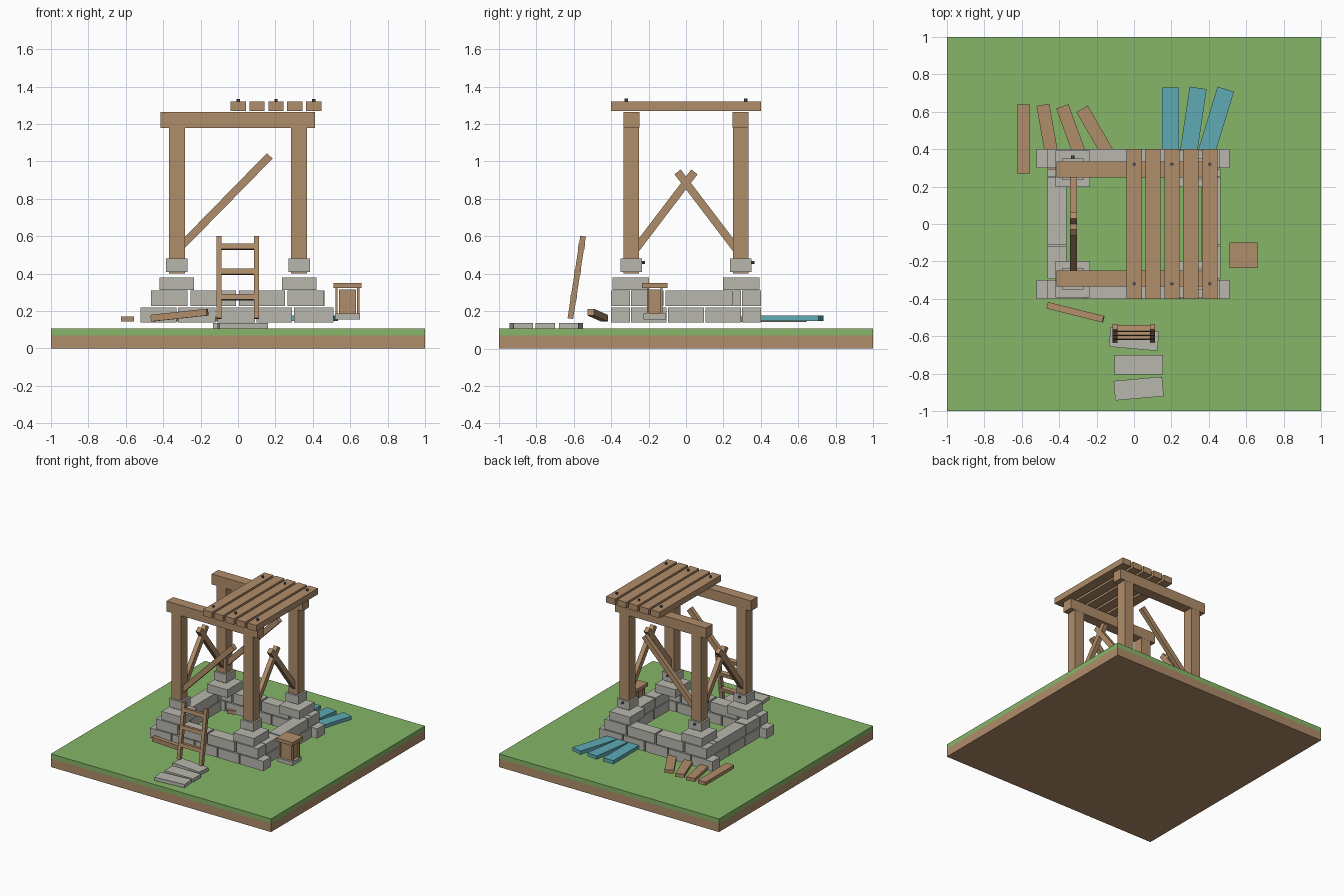
import bpy
from math import radians, atan2, hypot
from mathutils import Matrix, Vector

if "Cube" in bpy.data.objects:
    bpy.data.objects.remove(bpy.data.objects["Cube"])


def material(name, rgb):
    m = bpy.data.materials.new(name)
    lin = [((c / 255 + 0.055) / 1.055) ** 2.4 for c in rgb]
    m.diffuse_color = (*lin, 1)
    m.use_nodes = True
    m.node_tree.nodes["Principled BSDF"].inputs["Base Color"].default_value = m.diffuse_color
    return m


WOOD = material("wood brown", (176, 141, 106))
GRASS = material("grass green", (134, 182, 104))
STONE = material("stone grey", (184, 183, 174))
TEAL = material("teal paint", (94, 170, 180))
METAL = material("dark metal", (95, 98, 102))


def block(name, size, loc, mat, rot=(0, 0, 0)):
    """Box of the given size, centred on loc, rotated in degrees."""
    bpy.ops.mesh.primitive_cube_add(size=1, location=loc, rotation=[radians(a) for a in rot])
    o = bpy.context.object
    o.name = name
    o.data.transform(Matrix.Diagonal((*size, 1)))
    o.data.materials.append(mat)
    return o


def span(name, x, y, z, mat):
    """Box given by its limits along each axis."""
    lims = (x, y, z)
    return block(name, [b - a for a, b in lims], [(a + b) / 2 for a, b in lims], mat)


def bolt(name, loc, rot=(0, 0, 0)):
    bpy.ops.mesh.primitive_cylinder_add(vertices=8, radius=0.009, depth=0.016, location=loc,
                                        rotation=[radians(a) for a in rot])
    o = bpy.context.object
    o.name = name
    o.data.materials.append(METAL)


def bar(name, a, b, width, depth, mat):
    """Straight bar from a to b, lying in the xz or yz plane."""
    a, b = Vector(a), Vector(b)
    d = b - a
    pitch = atan2(d.z, hypot(d.x, d.y))
    yaw = atan2(d.y, d.x)
    o = block(name, (d.length, depth, width), (a + b) / 2, mat)
    o.rotation_euler = (0, -pitch, yaw)
    return o


# ground slab
span("soil_slab", (-1, 1), (-1, 1), (0, 0.07), WOOD)
span("grass_layer", (-1, 1), (-1, 1), (0.07, 0.108), GRASS)

# foundation: two courses of stone on four sides
LOW, HIGH = (0.14, 0.22), (0.227, 0.31)
front_low = [(-0.52, -0.33), (-0.32, -0.12), (-0.11, 0.09), (0.1, 0.29), (0.3, 0.51)]
front_high = [(-0.465, -0.27), (-0.255, -0.01), (0.005, 0.25), (0.265, 0.46)]
side_low = [(-0.295, -0.105), (-0.095, 0.095), (0.105, 0.295)]
side_high = [(-0.295, -0.12), (-0.11, 0.25), (0.255, 0.295)]
for s, side in ((-1, "front"), (1, "back")):
    y = sorted((s * 0.4, s * 0.3))
    for z, row in ((LOW, front_low), (HIGH, front_high)):
        for x in row:
            span(side + "_wall_stone", x, y, z, STONE)
for s, side in ((-1, "left"), (1, "right")):
    x = sorted((s * 0.463, s * 0.36))
    for z, row in ((LOW, side_low), (HIGH, side_high)):
        for y in row:
            span(side + "_wall_stone", x, y, z, STONE)

# corner posts with stone footing, collar and bolt
for sx in (-1, 1):
    for sy in (-1, 1):
        px, py = sx * 0.327, sy * 0.292
        block("corner_footing", (0.185, 0.195, 0.067), (px, sy * 0.295, 0.347), STONE)
        block("post_collar", (0.115, 0.115, 0.07), (px, py, 0.445), STONE)
        span("corner_post", (px - 0.043, px + 0.043), (py - 0.042, py + 0.042), (0.4, 1.18), WOOD)
        bolt("collar_bolt", (px, py + 0.065, 0.46), (90, 0, 0))

# top beams and the diagonal braces below them
for sy, side in ((-1, "front"), (1, "back")):
    y = sy * 0.292
    span(side + "_beam", (-0.415, 0.412), (y - 0.043, y + 0.043), (1.18, 1.265), WOOD)
    bar(side + "_brace", (-0.31, y, 0.54), (0.17, y, 1.03), 0.042, 0.036, WOOD)

# crossed braces on the two sides
for sx, side in ((-1, "left"), (1, "right")):
    for sy in (-1, 1):
        bar(side + "_cross_brace", (sx * 0.324, sy * 0.27, 0.53),
            (sx * 0.324, -sy * 0.045, 0.944), 0.042, 0.036, WOOD)

# roof boards, every other one bolted
for i in range(5):
    x = 0.001 + i * 0.101
    span("roof_board", (x - 0.041, x + 0.041), (-0.4, 0.4), (1.27, 1.32), WOOD)
    if i % 2 == 0:
        for y in (-0.32, 0.32):
            bolt("roof_bolt", (x, y, 1.327))

# stepping stones
for x, y, a in ((0.0, -0.615, -5), (0.025, -0.752, 0), (0.025, -0.88, 5)):
    block("stepping_stone", (0.26, 0.105, 0.028), (x, y, 0.122), STONE, (0, 0, a))

# leaning ladder
foot, head = Vector((0, -0.618, 0.16)), Vector((0, -0.55, 0.6))
for x in (-0.101, 0.099):
    off = Vector((x, 0, 0))
    bar("ladder_rail", foot + off, head + off, 0.03, 0.028, WOOD)
for z in (0.275, 0.41, 0.545):
    p = foot.lerp(head, (z - 0.16) / 0.44)
    block("ladder_rung", (0.225, 0.034, 0.03), p, WOOD, (-8.8, 0, 0))

# loose timber in front
block("loose_timber", (0.31, 0.036, 0.036), (-0.313, -0.472, 0.178), WOOD, (0, -6, -14))

# fanned loose planks behind
for i in range(4):
    block("loose_plank", (0.07, 0.37, 0.028), (-0.59 + 0.135 * i, 0.455, 0.157), WOOD, (0, 0, 10 * i))
for i in range(3):
    block("teal_plank", (0.092, 0.42, 0.03), (0.195 + 0.117 * i, 0.52, 0.161), TEAL, (0, 0, -8.5 * i))

# small crate lamp on a stone base
cx, cy = 0.585, -0.167
block("crate_base", (0.135, 0.12, 0.032), (cx, cy, 0.17), STONE)
block("crate_body", (0.092, 0.085, 0.13), (cx, cy, 0.25), WOOD)
block("crate_lid", (0.15, 0.135, 0.028), (cx, cy, 0.337), WOOD)
for sx in (-1, 1):
    for sy in (-1, 1):
        block("crate_post", (0.012, 0.012, 0.145), (cx + sx * 0.058, cy + sy * 0.036, 0.255), WOOD)
